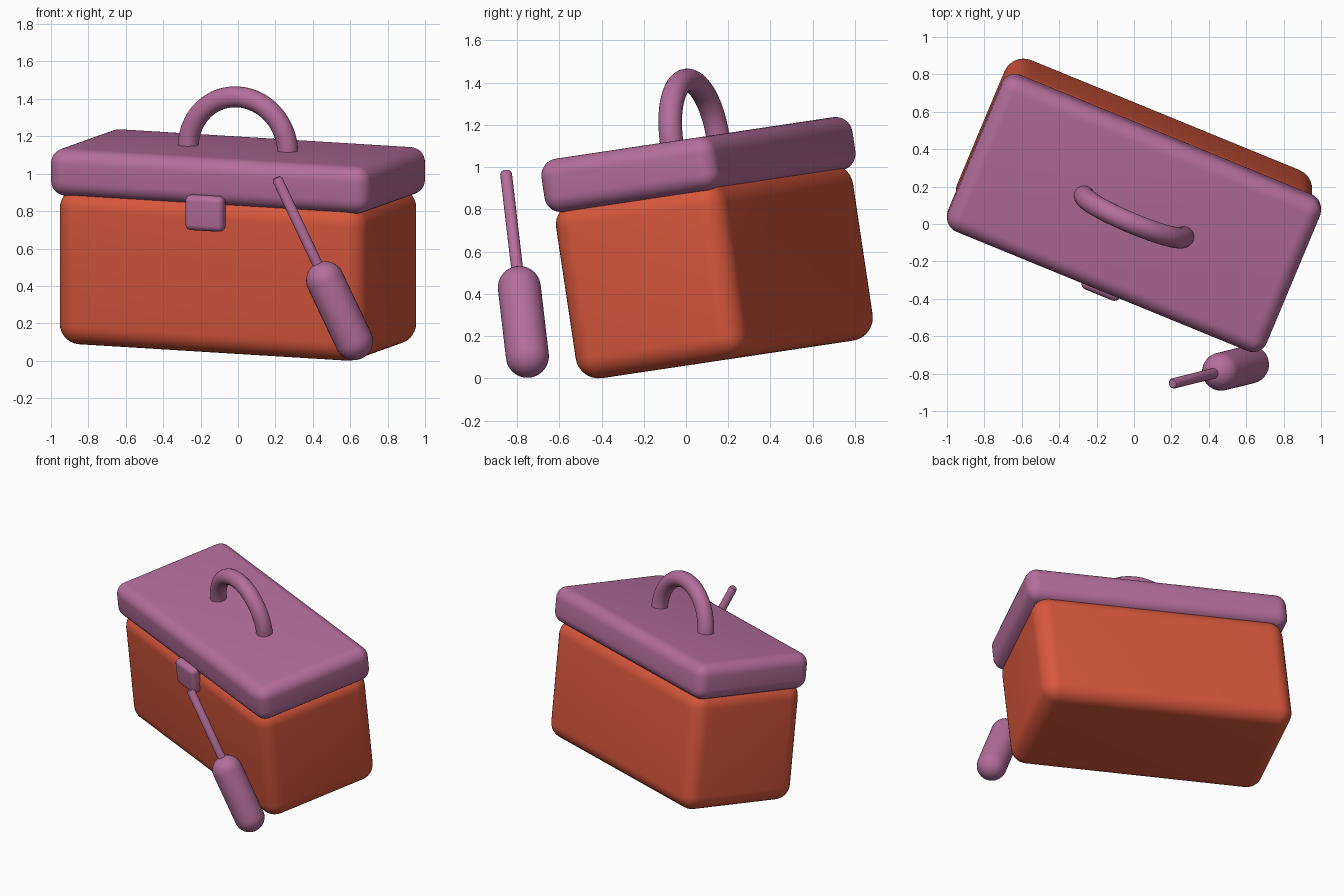
import bpy, bmesh, math
from mathutils import Matrix, Vector

if "Cube" in bpy.data.objects:
    bpy.data.objects.remove(bpy.data.objects["Cube"])


def material(name, rgb):
    m = bpy.data.materials.new(name)
    m.diffuse_color = (*rgb, 1)
    m.use_nodes = True
    m.node_tree.nodes["Principled BSDF"].inputs["Base Color"].default_value = m.diffuse_color
    return m


ORANGE = material("orange_red", (0.68, 0.095, 0.045))
PURPLE = material("mauve", (0.46, 0.155, 0.33))

# The toolbox is turned about z, then tipped about x
TILT = (Matrix.Rotation(math.radians(8.5), 4, 'X')
        @ Matrix.Translation((0, 0.208, 0))
        @ Matrix.Rotation(math.radians(-22.5), 4, 'Z'))


def finish(name, bm, mat, matrix):
    bmesh.ops.recalc_face_normals(bm, faces=bm.faces)
    me = bpy.data.meshes.new(name)
    bm.to_mesh(me)
    bm.free()
    ob = bpy.data.objects.new(name, me)
    bpy.context.collection.objects.link(ob)
    me.materials.append(mat)
    ob.matrix_world = matrix
    bpy.context.view_layer.objects.active = ob
    ob.select_set(True)
    bpy.ops.object.shade_smooth_by_angle(angle=math.radians(40))
    ob.select_set(False)
    return ob


def rounded_box(name, size, centre, radius, mat):
    bm = bmesh.new()
    bmesh.ops.create_cube(bm, size=1, matrix=Matrix.Translation(centre)
                          @ Matrix.Diagonal((*size, 1)))
    bmesh.ops.bevel(bm, geom=bm.edges[:], offset=radius, segments=8,
                    profile=0.5, affect='EDGES')
    return finish(name, bm, mat, TILT)


def lathe(name, profile, matrix, mat, steps=32):
    """Spin (radius, height) points about the local z axis."""
    bm = bmesh.new()
    vs = [bm.verts.new((r, 0, z)) for r, z in profile]
    edges = [bm.edges.new(p) for p in zip(vs, vs[1:])]
    bmesh.ops.spin(bm, geom=vs + edges, cent=(0, 0, 0), axis=(0, 0, 1),
                   angle=math.tau, steps=steps)
    bmesh.ops.remove_doubles(bm, verts=bm.verts[:], dist=1e-4)
    return finish(name, bm, mat, matrix)


# Toolbox body, lid and front latch
rounded_box("box_body", (1.772, 0.877, 0.845), (0, 0, 0.4825), 0.11, ORANGE)
rounded_box("lid", (1.844, 0.90, 0.255), (0, 0, 0.9925), 0.08, PURPLE)
rounded_box("latch", (0.22, 0.08, 0.19), (0, -0.455, 0.83), 0.032, PURPLE)

# Carrying handle: half ring standing on the lid
bm = bmesh.new()
R, r, base = 0.288, 0.056, 1.107
ring = bmesh.ops.create_circle(
    bm, cap_ends=False, segments=24, radius=r,
    matrix=Matrix.Translation((R, 0, base)))["verts"]
edges = bm.edges[:]
bmesh.ops.spin(bm, geom=ring + edges, cent=(0, 0, base), axis=(0, -1, 0),
               angle=math.pi, steps=40)
bmesh.ops.holes_fill(bm, edges=[e for e in bm.edges if e.is_boundary])
finish("carry_handle", bm, PURPLE, TILT)

# Screwdriver leaning in front of the box
low, high = Vector((0.62, -0.751, 0.105)), Vector((0.466, -0.789, 0.43))
axis = high - low
length = axis.length
lean = Matrix.Translation(low) @ axis.to_track_quat('Z', 'Y').to_matrix().to_4x4()
grip = 0.102
arc = [math.radians(90 * i / 8) for i in range(9)]
capsule = [(grip * math.sin(t), -grip * math.cos(t)) for t in arc]
capsule += [(grip * math.cos(t), length + grip * math.sin(t)) for t in arc]
lathe("screwdriver_grip", capsule, lean, PURPLE)
tip = length + 0.61
lathe("screwdriver_shaft", [(0, length), (0.028, length), (0.028, tip - 0.012),
                            (0.022, tip), (0, tip)], lean, PURPLE, 20)
